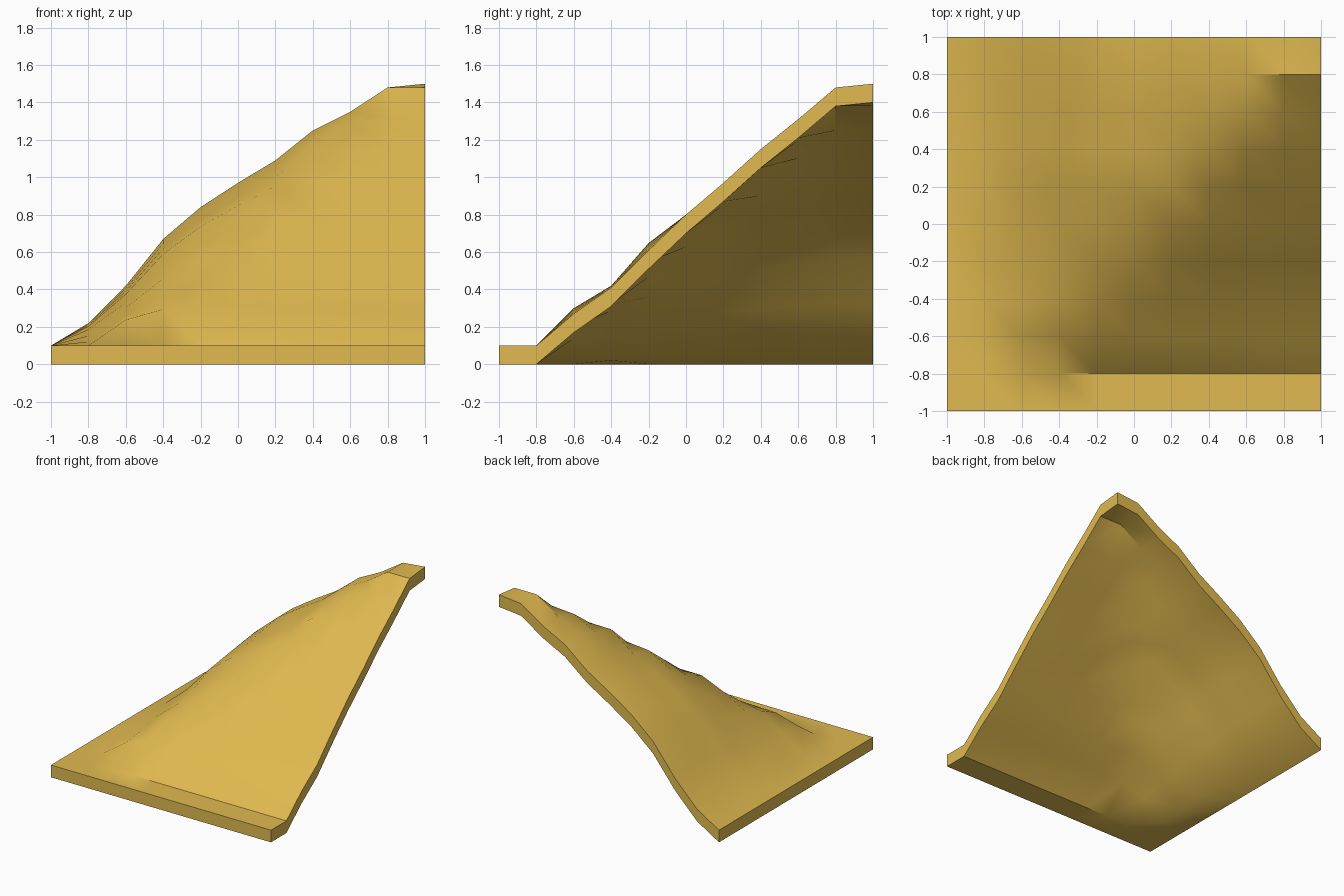
import bpy, bmesh, math

if "Cube" in bpy.data.objects:
    bpy.data.objects.remove(bpy.data.objects["Cube"])

N, STEP, THICK = 11, 0.2, 0.1
# Edge profiles of the underside: along the back edge (by x) and right edge (by y)
back = [0, .12, .32, .57, .74, .87, .99, 1.15, 1.25, 1.38, 1.40]
right = [0, 0, .17, .31, .51, .70, .87, 1.05, 1.21, 1.38, 1.40]
# How far the left slope sinks towards the front, and mid-row swelling
sink = [0, .0, .43, .50, .63, .72, .86, .91, .957, 1, 1]
swell = [0, 0, .03, .01, .04, 0, 0, 0, 0, 0, 0]


def height(i, j):
    """Two slopes meeting in a diagonal ridge."""
    bump = swell[j] * math.sin(math.pi * i / (N - 1))
    h = min(back[i] * sink[j], right[j] + bump)
    if i == 1 and j < 5:
        h *= (0, 0, 0, .35, .7)[j]
    return h


bm = bmesh.new()


def sheet(lift):
    return [[bm.verts.new((-1 + STEP * i, -1 + STEP * j, height(i, j) + lift))
             for i in range(N)] for j in range(N)]


low, top = sheet(0), sheet(THICK)

# Upper and lower surfaces, split across the ridge
for j in range(N - 1):
    for i in range(N - 1):
        for g, flip in ((top, False), (low, True)):
            a, b, c, d = g[j][i], g[j][i + 1], g[j + 1][i + 1], g[j + 1][i]
            for tri in ((a, b, d), (b, c, d)):
                bm.faces.new(tri[::-1] if flip else tri)

# Rim walls around the border
M = N - 1
ring = ([(0, i) for i in range(M)] + [(j, M) for j in range(M)]
        + [(M, i) for i in range(M, 0, -1)] + [(j, 0) for j in range(M, 0, -1)])
for (j0, i0), (j1, i1) in zip(ring, ring[1:] + ring[:1]):
    bm.faces.new((low[j0][i0], low[j1][i1], top[j1][i1], top[j0][i0]))

me = bpy.data.meshes.new("terrain_slope")
bm.to_mesh(me)
bm.free()
ob = bpy.data.objects.new("terrain_slope", me)
bpy.context.collection.objects.link(ob)

# Sand material
mat = bpy.data.materials.new("sand")
mat.diffuse_color = (0.75, 0.49, 0.08, 1)
mat.use_nodes = True
mat.node_tree.nodes["Principled BSDF"].inputs["Base Color"].default_value = mat.diffuse_color
me.materials.append(mat)

bpy.context.view_layer.objects.active = ob
ob.select_set(True)
bpy.ops.object.shade_smooth_by_angle(angle=math.radians(35))
